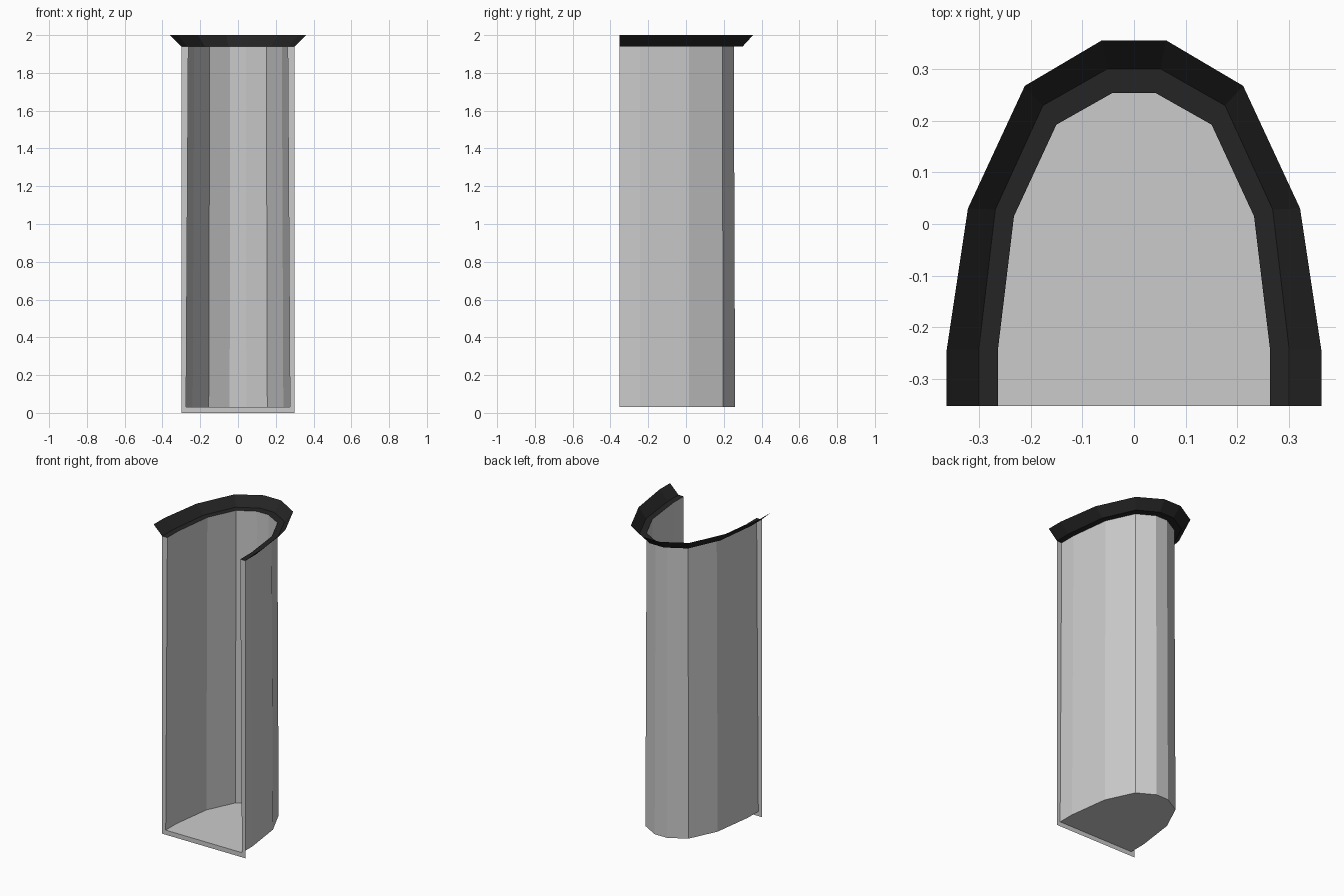
import bpy

if "Cube" in bpy.data.objects:
    bpy.data.objects.remove(bpy.data.objects["Cube"])

# Right half of each U-shaped outline, front to back (x, y)
INNER_TOP = [(0.263, -0.352), (0.263, -0.243), (0.232, 0.015), (0.150, 0.192), (0.042, 0.253)]
INNER_BOTTOM = [(0.275, -0.352), (0.275, -0.243), (0.240, 0.017), (0.155, 0.197), (0.044, 0.260)]
LEDGE = [(0.300, -0.352), (0.300, -0.243), (0.268, 0.028), (0.176, 0.229), (0.051, 0.300)]
FLARE = [(0.362, -0.352), (0.362, -0.243), (0.321, 0.030), (0.211, 0.267), (0.062, 0.355)]
Z_FLOOR, Z_LEDGE, Z_TOP = 0.03, 1.94, 2.0
Y_FRONT = -0.352


def loop(half, z):
    """Mirror a half outline into a full open U at height z."""
    full = half + [(-x, y) for x, y in reversed(half)]
    return [(x, y, z) for x, y in full]


def make(name, verts, faces, material=None):
    mesh = bpy.data.meshes.new(name)
    mesh.from_pydata(verts, [], faces)
    mesh.update()
    obj = bpy.data.objects.new(name, mesh)
    bpy.context.collection.objects.link(obj)
    if material:
        mesh.materials.append(material)
    return obj


def bridge(name, loops, material=None):
    """Join consecutive open loops with quads, facing the inside."""
    n = len(loops[0])
    faces = [(k * n + i, (k + 1) * n + i, (k + 1) * n + i + 1, k * n + i + 1)
             for k in range(len(loops) - 1) for i in range(n - 1)]
    return make(name, [v for l in loops for v in l], faces, material)


black = bpy.data.materials.new("rim_black")
black.diffuse_color = (0.018, 0.018, 0.018, 1)
black.use_nodes = True
black.node_tree.nodes["Principled BSDF"].inputs["Base Color"].default_value = black.diffuse_color

# Curved alcove wall, slightly narrower at the top
bridge("alcove_wall", [loop(INNER_TOP, Z_LEDGE), loop(INNER_BOTTOM, Z_FLOOR)][::-1])

# Floor
floor = loop(INNER_BOTTOM, Z_FLOOR)
make("floor", floor, [tuple(range(len(floor)))])

# Flat front frame: two side strips and a sill
xb, xt, xo = INNER_BOTTOM[0][0], INNER_TOP[0][0], LEDGE[0][0]
frame = [(-xo, 0), (xo, 0), (xo, Z_LEDGE), (xt, Z_LEDGE),
         (xb, Z_FLOOR), (-xb, Z_FLOOR), (-xt, Z_LEDGE), (-xo, Z_LEDGE)]
make("front_frame", [(x, Y_FRONT, z) for x, z in frame],
     [(0, 1, 4, 5), (1, 2, 3, 4), (0, 5, 6, 7)])

# Black rim: flat ledge and outward flare
bridge("top_rim", [loop(INNER_TOP, Z_LEDGE), loop(LEDGE, Z_LEDGE), loop(FLARE, Z_TOP)], black)
for p in bpy.data.objects["top_rim"].data.polygons:
    if p.normal.z < 0:
        p.flip()
bpy.data.objects["top_rim"].data.update()
